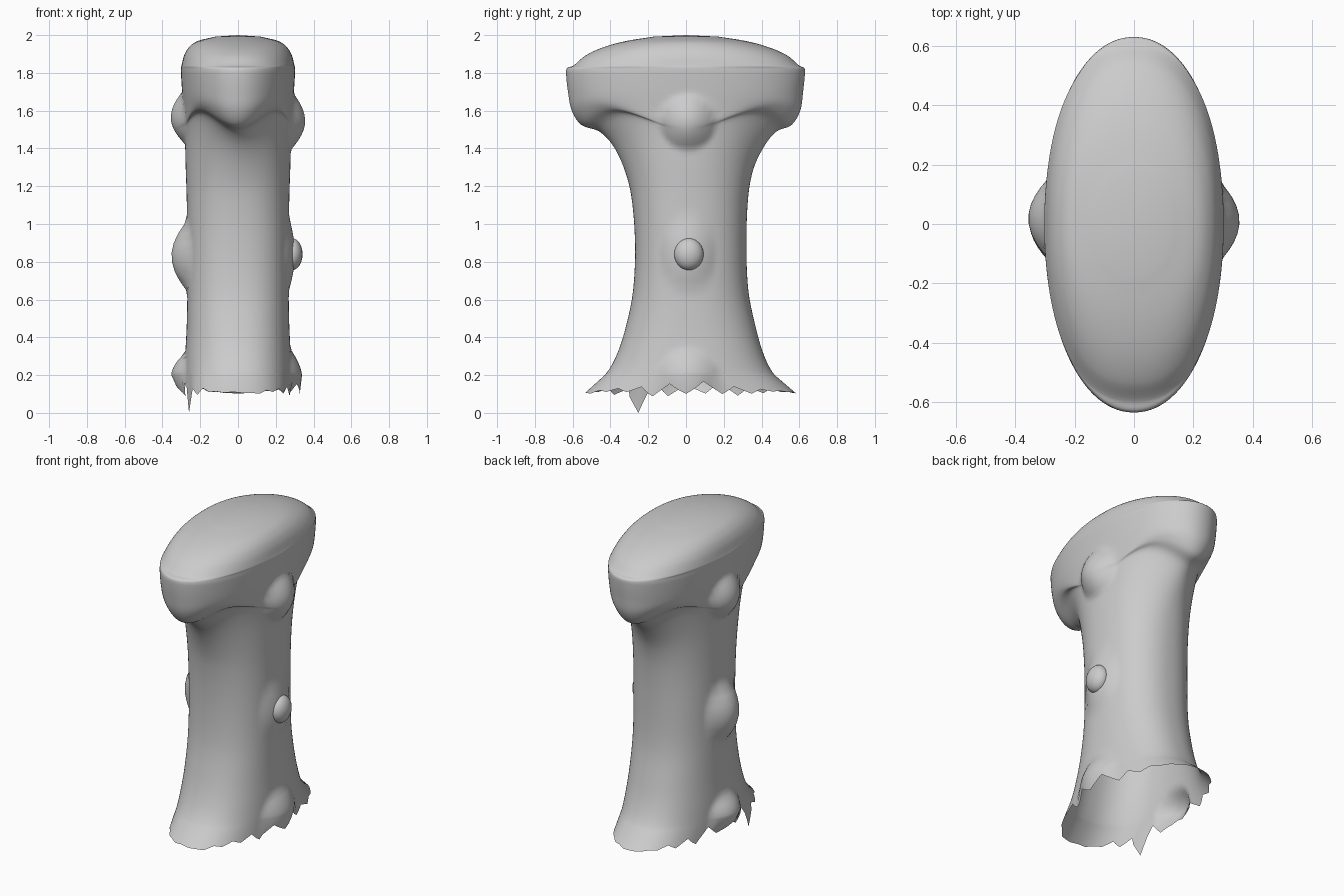
import bpy, bmesh, math, random
from mathutils import Vector

if "Cube" in bpy.data.objects:
    bpy.data.objects.remove(bpy.data.objects["Cube"])

random.seed(11)
SEG = 126
SUB = 5
TOOTH = 3        # segments per half tooth on the torn edge

# profile rows: z, front depth, back depth, half width, superellipse power, arch lift
ROWS = [
    (0.11, .53, .575, .285, 2.2, 0), (0.20, .43, .47, .285, 2.25, 0),
    (0.30, .37, .415, .280, 2.3, 0), (0.45, .32, .37, .272, 2.3, 0),
    (0.65, .28, .33, .268, 2.3, 0), (0.90, .27, .32, .268, 2.3, 0),
    (1.15, .29, .33, .272, 2.2, 0), (1.30, .33, .36, .277, 2.1, .03),
    (1.42, .39, .42, .280, 2.0, .06), (1.49, .46, .48, .283, 1.95, .085),
    (1.525, .555, .56, .285, 2.05, .085), (1.60, .605, .605, .288, 2.1, .045),
    (1.70, .625, .62, .296, 2.1, 0), (1.80, .635, .63, .302, 2.1, 0),
    (1.825, .63, .627, .302, 2.1, 0), (1.838, .597, .60, .299, 2.27, 0),
    (1.89, .535, .54, .286, 2.2, 0), (1.935, .44, .44, .26, 2.2, 0),
    (1.968, .32, .32, .215, 2.2, 0), (1.992, .17, .17, .12, 2.1, 0),
]

# bumps on the flanks: side, y, z, y radius, z radius, height
BUMPS = [
    (1, .01, 1.54, .15, .15, .070), (-1, .02, 1.56, .15, .14, .070),
    (1, .01, .84, .15, .20, .033), (-1, .01, .83, .15, .19, .085),
    (1, .01, .18, .17, .16, .055), (-1, .01, .20, .15, .12, .068),
]


def smooth_rows(rows):
    """Dense rows by a cubic spline that respects uneven spacing."""
    out = []
    for i in range(len(rows) - 1):
        p0, p1, p2 = rows[max(i - 1, 0)], rows[i], rows[i + 1]
        p3 = rows[min(i + 2, len(rows) - 1)]
        d0, d1, d2 = [max(math.dist(a[:4], b[:4]), 1e-6) for a, b in ((p0, p1), (p1, p2), (p2, p3))]
        if i == 0:
            d0 = 0
        for k in range(SUB):
            t = k / SUB
            r = []
            for a, b, c, d in zip(p0, p1, p2, p3):
                m1 = (c - a) / (d0 + d1) * d1
                m2 = (d - b) / (d1 + d2) * d1
                r.append((2*t**3 - 3*t*t + 1)*b + (t**3 - 2*t*t + t)*m1
                         + (3*t*t - 2*t**3)*c + (t**3 - t*t)*m2)
            out.append(r)
    return out + [list(rows[-1])]


def spow(v, p):
    return math.copysign(abs(v) ** p, v)


def body_point(row, a):
    z, yf, yb, xh, n, lift = row
    c, s = math.cos(a), math.sin(a)
    p = Vector((xh * spow(c, 2 / n), (yb if s > 0 else yf) * spow(s, 2 / n),
                z + lift * math.sin(2 * a) ** 2))
    for side, y, bz, ry, rz, h in BUMPS:
        r2 = ((p.y - y) / ry) ** 2 + ((p.z - bz) / rz) ** 2
        if side * c > 0 and r2 < 1:
            p.x += side * h * (1 - r2) ** 1.1
    return p


# torn lower edge: shallow at front and back, deep teeth on the flanks
def torn_edge():
    n = SEG // TOOTH
    step = 2 * math.pi / n
    keys = []
    for k in range(n):
        flank = abs(math.cos(k * step)) ** 2
        tooth = random.uniform(.015, .045) if k % 2 else -random.uniform(.01, .045)
        keys.append(.108 + flank * (.018 + tooth) + random.uniform(-.005, .005))
    keys[min(range(n), key=lambda k: abs(k * step - 3.58))] = 0.0
    return [keys[j // TOOTH] + (keys[(j // TOOTH + 1) % n] - keys[j // TOOTH]) * (j % TOOTH) / TOOTH
            for j in range(SEG)]


# pillar with oval head, open underneath
bm = bmesh.new()
rings = []
edge = torn_edge()
rows = smooth_rows(ROWS)
while rows[1][0] < .18:
    rows.pop(1)
for i, row in enumerate(rows):
    ring = []
    for j in range(SEG):
        a = 2 * math.pi * j / SEG
        p = body_point(row, a)
        if i == 0:   # slide along the flare so the torn edge leaves no folds
            q = body_point(rows[1], a)
            t = (edge[j] - q.z) / (p.z - q.z)
            p = q + (p - q) * min(t, 1.1)
            p.z = edge[j]
        ring.append(bm.verts.new(p))
    rings.append(ring)
for lo, hi in zip(rings, rings[1:]):
    for j in range(SEG):
        k = (j + 1) % SEG
        bm.faces.new((lo[j], lo[k], hi[k], hi[j]))
top = bm.verts.new((0, 0, 2.0))
for j in range(SEG):
    bm.faces.new((rings[-1][j], rings[-1][(j + 1) % SEG], top))
for f in bm.faces:
    f.smooth = True
mesh = bpy.data.meshes.new("pillar")
bm.to_mesh(mesh)
bm.free()
pillar = bpy.data.objects.new("pillar", mesh)
bpy.context.collection.objects.link(pillar)

# small knob on the right flank
bpy.ops.mesh.primitive_uv_sphere_add(segments=20, ring_count=12, location=(.285, .015, .84))
knob = bpy.context.object
knob.name = "right_knob"
knob.scale = (.057, .078, .085)
bpy.ops.object.transform_apply(location=False, rotation=False, scale=True)
bpy.ops.object.shade_smooth()
